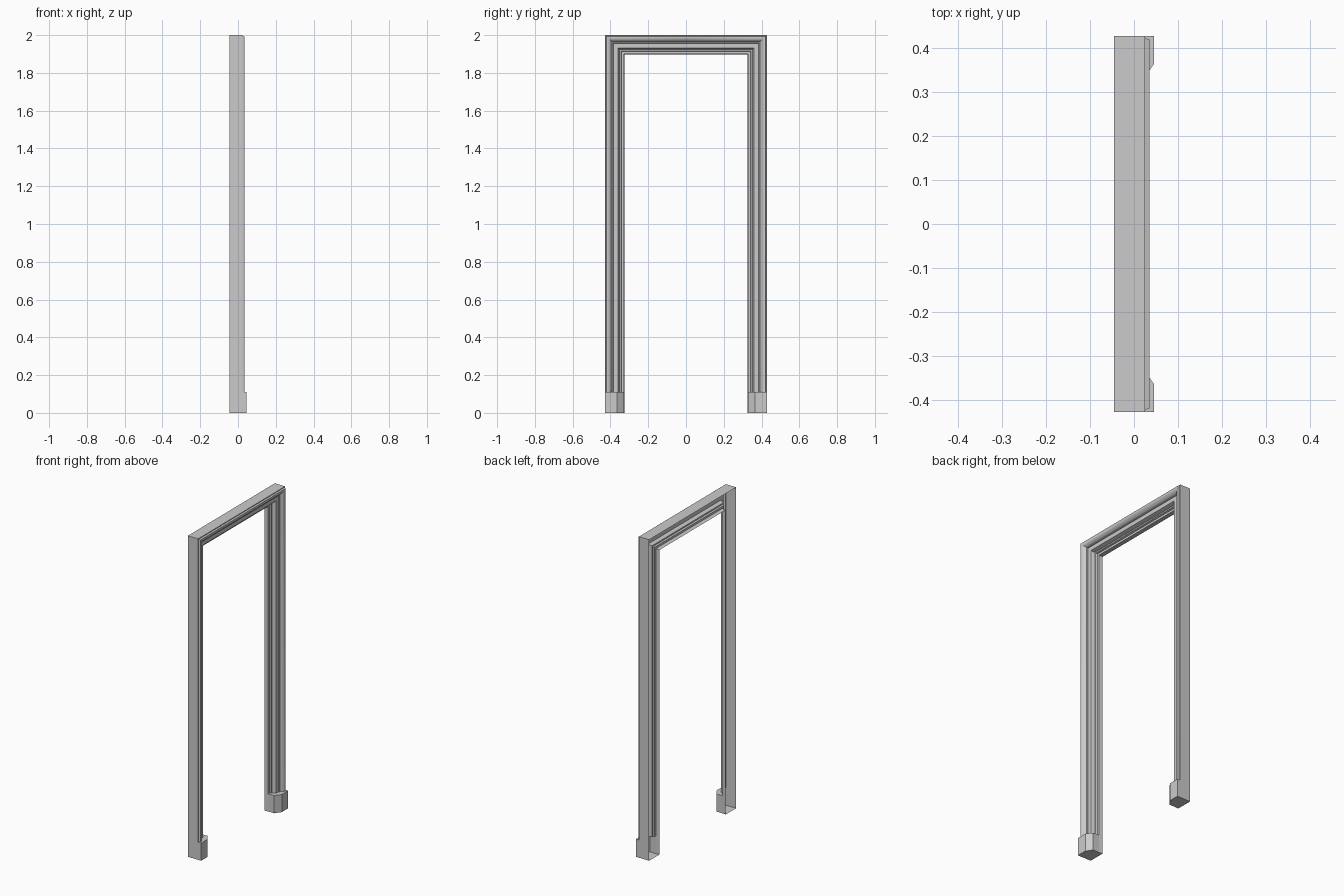
import bpy, bmesh, math

if "Cube" in bpy.data.objects:
    bpy.data.objects.remove(bpy.data.objects["Cube"])

OUT_Y, TOP_Z, PLINTH_Z = 0.428, 2.0, 0.11
BACK, STEP = -0.046, 0.025

# Moulding cross-section: (x, inset from the outer edge), wall to jamb, back left open
moulding = [(BACK, 0), (STEP, 0), (STEP, .005), (.035, .008), (.035, .013),
            (.0335, .020), (.029, .027), (.022, .033), (.016, .037), (.016, .042),
            (.011, .044), (.011, .069), (.0, .073), (-.012, .076), (-.012, .084),
            (-.022, .087), (-.022, .100), (BACK, .103)]

# Plinth block cross-section with its chamfered inner corner
plinth = [(BACK, 0), (STEP, 0), (.046, 0), (.046, .063), (.020, .100),
          (-.022, .100), (BACK, .103)]


def finish(name, bm, smooth=None):
    """Turn a half (y > 0) into an object mirrored across y."""
    bmesh.ops.recalc_face_normals(bm, faces=bm.faces)
    me = bpy.data.meshes.new(name)
    bm.to_mesh(me)
    bm.free()
    ob = bpy.data.objects.new(name, me)
    bpy.context.collection.objects.link(ob)
    mod = ob.modifiers.new("mirror", 'MIRROR')
    mod.use_axis = (False, True, False)
    mod.merge_threshold = 0.0005
    if smooth:
        bpy.ops.object.select_all(action='DESELECT')
        ob.select_set(True)
        bpy.context.view_layer.objects.active = ob
        bpy.ops.object.shade_smooth_by_angle(angle=math.radians(smooth))
    return ob


def bridge(bm, rings):
    for a, b in zip(rings, rings[1:]):
        for i in range(len(a) - 1):
            bm.faces.new((a[i], a[i + 1], b[i + 1], b[i]))


# Architrave: leg, mitred corner, half of the head
bm = bmesh.new()
rings = [[bm.verts.new((x, OUT_Y - d, PLINTH_Z)) for x, d in moulding],
         [bm.verts.new((x, OUT_Y - d, TOP_Z - d)) for x, d in moulding],
         [bm.verts.new((x, 0, TOP_Z - d)) for x, d in moulding]]
bridge(bm, rings)
finish("door_architrave", bm, 28)

# Plinth blocks: walls, solid bottom, ledge around the moulding
bm = bmesh.new()
low, high = [[bm.verts.new((x, OUT_Y - d, z)) for x, d in plinth] for z in (0, PLINTH_Z)]
bridge(bm, [low, high])
bm.faces.new(low)
inner = [bm.verts.new((x, OUT_Y - d, PLINTH_Z)) for x, d in moulding[2:-2]]
bm.faces.new(high[1:-1] + inner[::-1])
finish("plinth_blocks", bm)
